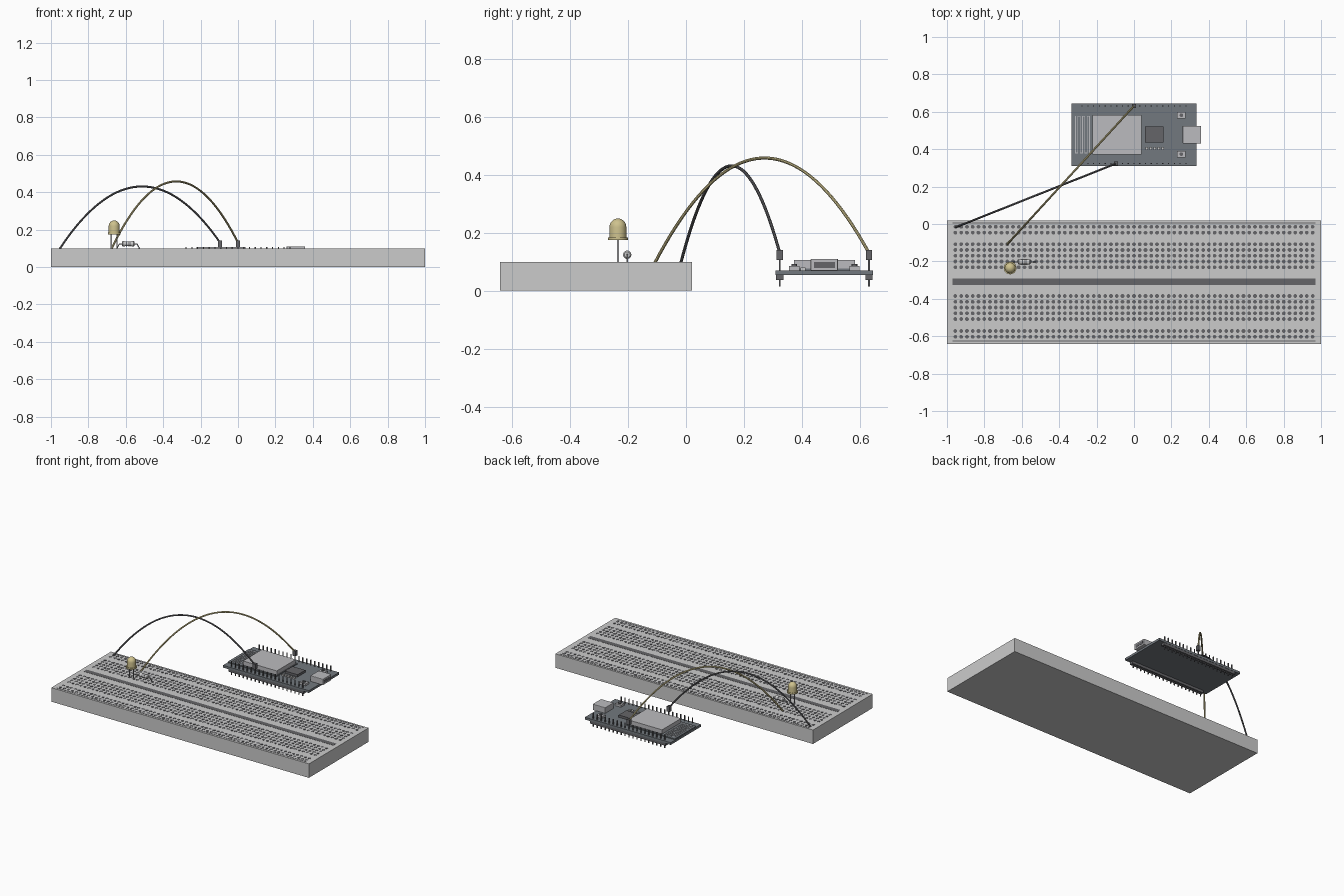
import bpy, bmesh, math
from mathutils import Matrix, Vector

if "Cube" in bpy.data.objects:
    bpy.data.objects.remove(bpy.data.objects["Cube"])

P = 0.0308      # pin pitch
TOP = 0.098     # breadboard surface
BY = 0.4775     # controller board centre in y


def mat(name, r, g, b):
    m = bpy.data.materials.new(name)
    m.diffuse_color = (r, g, b, 1)
    m.use_nodes = True
    m.node_tree.nodes["Principled BSDF"].inputs["Base Color"].default_value = m.diffuse_color
    return m


DARK = mat("dark", 0.13, 0.13, 0.14)
PCB = mat("board_slate", 0.17, 0.19, 0.21)
METAL = mat("metal", 0.5, 0.5, 0.52)
YELLOW = mat("yellow", 0.62, 0.54, 0.27)


def finish(name, bm, material=None, smooth=False):
    bmesh.ops.recalc_face_normals(bm, faces=bm.faces)
    me = bpy.data.meshes.new(name)
    bm.to_mesh(me)
    bm.free()
    ob = bpy.data.objects.new(name, me)
    bpy.context.collection.objects.link(ob)
    if material:
        me.materials.append(material)
    if smooth:
        smooth_by_angle(ob)
    return ob


def smooth_by_angle(ob):
    bpy.ops.object.select_all(action='DESELECT')
    ob.select_set(True)
    bpy.context.view_layer.objects.active = ob
    bpy.ops.object.shade_smooth_by_angle(angle=math.radians(40))


def boxes(name, bounds, material=None, bevel=0):
    """Each bound is (x0, x1, y0, y1, z0, z1)."""
    bm = bmesh.new()
    for x0, x1, y0, y1, z0, z1 in bounds:
        m = Matrix.Translation(((x0 + x1) / 2, (y0 + y1) / 2, (z0 + z1) / 2))
        bmesh.ops.create_cube(bm, size=1, matrix=m @ Matrix.Diagonal((x1 - x0, y1 - y0, z1 - z0, 1)))
    if bevel:
        bmesh.ops.bevel(bm, geom=bm.edges[:], offset=bevel, segments=2, affect='EDGES', profile=0.5)
    return finish(name, bm, material)


def lathe(name, profile, matrix, material=None, n=32):
    """Spin (radius, height) points about z, then place with matrix."""
    bm = bmesh.new()
    vs = [bm.verts.new((r, 0, z)) for r, z in profile]
    es = [bm.edges.new(p) for p in zip(vs, vs[1:])]
    bmesh.ops.spin(bm, geom=vs + es, cent=(0, 0, 0), axis=(0, 0, 1), angle=2 * math.pi, steps=n)
    bmesh.ops.remove_doubles(bm, verts=bm.verts, dist=1e-5)
    bmesh.ops.transform(bm, matrix=matrix, verts=bm.verts)
    return finish(name, bm, material, True)


def tube(name, pts, radius, material=None):
    cu = bpy.data.curves.new(name, 'CURVE')
    cu.dimensions = '3D'
    cu.bevel_depth = radius
    cu.bevel_resolution = 2
    cu.use_fill_caps = True
    sp = cu.splines.new('POLY')
    sp.points.add(len(pts) - 1)
    for p, co in zip(sp.points, pts):
        p.co = (*co, 1)
    ob = bpy.data.objects.new(name, cu)
    bpy.context.collection.objects.link(ob)
    bpy.ops.object.select_all(action='DESELECT')
    ob.select_set(True)
    bpy.context.view_layer.objects.active = ob
    bpy.ops.object.convert(target='MESH')
    ob = bpy.context.object
    if material:
        ob.data.materials.clear()
        ob.data.materials.append(material)
    smooth_by_angle(ob)


# Breadboard body, centre groove and rail stripes
boxes("breadboard_body", [(-1, 1, -0.642, 0.02, 0, TOP)])
boxes("centre_groove", [(-0.97, 0.97, -0.326, -0.292, TOP - 0.002, TOP + 0.001)], DARK)
boxes("rail_stripes", [(-0.97, 0.97, y - 0.003, y + 0.003, TOP - 0.002, TOP + 0.001)
                       for y in (0.006, -0.625)], DARK)

# Socket holes: two rails and two five-row blocks
rows = [-0.015, -0.046, -0.572, -0.603]
rows += [-0.108 - i * P for i in range(5)] + [-0.385 - i * P for i in range(5)]
bm = bmesh.new()
for y in rows:
    for i in range(-31, 32):
        bmesh.ops.create_cone(bm, cap_ends=True, segments=8, radius1=0.0105, radius2=0.0105, depth=0.003,
                              matrix=Matrix.Translation((i * P, y, TOP)) @ Matrix.Rotation(math.pi / 8, 4, 'Z'))
finish("socket_holes", bm, DARK)

# Lamp: flanged lens with domed top, two legs
lens = [(0, 0.174), (0.034, 0.174), (0.034, 0.184), (0.029, 0.184), (0.029, 0.219)]
lens += [(0.029 * math.cos(a * math.pi / 16), 0.219 + 0.03 * math.sin(a * math.pi / 16)) for a in range(1, 8)]
lens += [(0, 0.249)]
LX, LY = -21.5 * P, -0.235
lathe("lamp_lens", lens, Matrix.Translation((LX, LY, 0)), YELLOW)
boxes("lamp_legs", [(LX + s * P / 2 - 0.003, LX + s * P / 2 + 0.003, LY - 0.003, LY + 0.003, 0.08, 0.176)
                    for s in (-1, 1)], METAL)

# Resistor lying between two columns
RY, RZ = -0.203, 0.124
place = Matrix.Translation((-0.587, RY, RZ)) @ Matrix.Rotation(math.pi / 2, 4, 'Y')
half = [(0.0125, 0.016), (0.0145, 0.02), (0.0145, 0.029), (0.010, 0.034), (0, 0.034)]
lathe("resistor_body", [(r, -z) for r, z in reversed(half)] + half, place, None, 20)
for k, z in enumerate((-0.009, 0, 0.009)):
    lathe(f"resistor_band_{k}", [(0.012, z - 0.002), (0.0131, z - 0.002), (0.0131, z + 0.002), (0.012, z + 0.002)],
          place, DARK, 20)
tube("resistor_lead", [(-0.648, RY, 0.085), (-0.646, RY, 0.102), (-0.634, RY, RZ), (-0.54, RY, RZ),
                       (-0.528, RY, 0.102), (-0.526, RY, 0.085)], 0.003, METAL)

# Controller board
boxes("controller_board", [(-0.333, 0.333, BY - 0.168, BY + 0.168, 0.054, 0.070)], PCB)
pin_rows = (BY - 0.154, BY + 0.154)
boxes("pin_header_strips", [(-9.5 * P, 9.5 * P, y - 0.0125, y + 0.0125, 0.036, 0.0545) for y in pin_rows], DARK)
boxes("header_pins", [(i * P - 0.003, i * P + 0.003, y - 0.003, y + 0.003, 0.014, 0.107)
                      for y in pin_rows for i in range(-9, 10)], DARK)

# Radio module with metal shield and folded antenna traces
boxes("radio_module", [(-0.331, 0.045, BY - 0.118, BY + 0.118, 0.069, 0.077)], PCB)
boxes("radio_shield", [(-0.222, 0.04, BY - 0.105, BY + 0.105, 0.076, 0.106)], METAL)
ant = []
for i in range(7):
    x = -0.315 + i * 0.0125
    ant.append((x, x + 0.004, BY - 0.1, BY + 0.1, 0.076, 0.079))
    if i < 6:
        e = BY + (0.098 if i % 2 else -0.098)
        ant.append((x, x + 0.0165, e - 0.002, e + 0.002, 0.076, 0.079))
boxes("antenna_trace", ant, METAL)

# Small parts on the board
boxes("interface_chip", [(0.058, 0.157, 0.437, 0.522, 0.069, 0.086)], DARK)
boxes("small_components", [(0.062 + i * 0.021, 0.076 + i * 0.021, 0.396, 0.413, 0.069, 0.08) for i in range(5)])
button_y = (BY - 0.104, BY + 0.104)
boxes("button_bases", [(0.23, 0.276, y - 0.018, y + 0.018, 0.069, 0.085) for y in button_y], METAL)
for k, y in enumerate(button_y):
    lathe(f"button_cap_{k}", [(0, 0.084), (0.010, 0.084), (0.010, 0.092), (0, 0.092)],
          Matrix.Translation((0.253, y, 0)), DARK, 16)

# Cable port with recessed opening
boxes("port_shell", [(0.26, 0.358, BY - 0.047, BY + 0.047, 0.068, 0.110)], METAL, 0.003)
boxes("port_opening", [(0.34, 0.3595, BY - 0.036, BY + 0.036, 0.079, 0.099)], DARK)


# Jumper wires arching from breadboard to board pins
def jumper(name, a, b, rise, material):
    a, b = Vector(a), Vector(b)
    pts = [a.lerp(b, t) + Vector((0, 0, rise * 4 * t * (1 - t))) for t in (i / 40 for i in range(41))]
    tube(name, pts, 0.0055, material)
    boxes(name + "_plug", [(b.x - 0.011, b.x + 0.011, b.y - 0.011, b.y + 0.011, 0.105, 0.141)], DARK)


jumper("signal_wire", (-22 * P, -0.108, 0.095), (0, pin_rows[1], 0.13), 0.345, YELLOW)
jumper("ground_wire", (-31 * P, -0.018, 0.095), (-3.1 * P, pin_rows[0], 0.13), 0.318, DARK)
